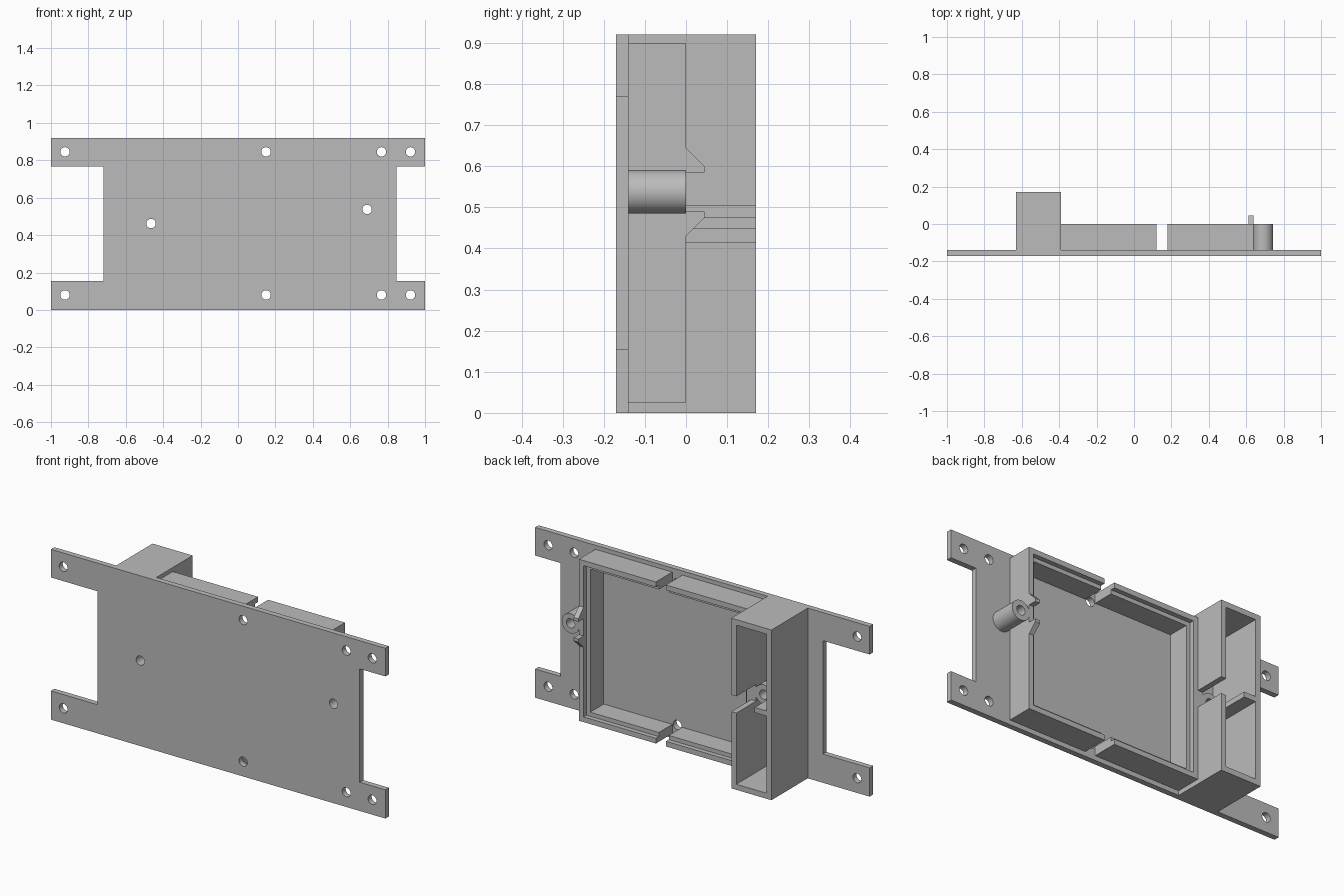
import bpy, bmesh, math
from mathutils import Matrix, Vector

cube = bpy.data.objects.get("Cube")
if cube:
    bpy.data.objects.remove(cube, do_unlink=True)

grey = bpy.data.materials.new("mid grey")
grey.use_nodes = True
colour = (0.5, 0.5, 0.5, 1)
grey.diffuse_color = colour
grey.node_tree.nodes["Principled BSDF"].inputs["Base Color"].default_value = colour

# Shared depths
FACE, FLOOR, RIM, TOP = -0.17, -0.14, 0.0, 0.17
HEIGHT = 0.92
HOLE_R, BOSS_R = 0.025, 0.053
POSTS = {"left": (0.69, 0.5375), "right": (-0.465, 0.462)}


def add_box(bm, x, y, z):
    size = Vector((x[1] - x[0], y[1] - y[0], z[1] - z[0]))
    mid = Vector((sum(x), sum(y), sum(z))) / 2
    bmesh.ops.create_cube(bm, size=1, matrix=Matrix.Translation(mid) @ Matrix.Diagonal(size).to_4x4())


def add_rod(bm, x, z, radius, y):
    turn = Matrix.Translation((x, sum(y) / 2, z)) @ Matrix.Rotation(math.pi / 2, 4, 'X')
    bmesh.ops.create_cone(bm, cap_ends=True, segments=48, radius1=radius, radius2=radius,
                          depth=y[1] - y[0], matrix=turn)


def add_prism(bm, points, step):
    face = bm.faces.new([bm.verts.new(p) for p in points])
    out = bmesh.ops.extrude_face_region(bm, geom=[face])["geom"]
    bmesh.ops.translate(bm, vec=step, verts=[g for g in out if isinstance(g, bmesh.types.BMVert)])
    bmesh.ops.recalc_face_normals(bm, faces=bm.faces)


def finish(name, bm):
    mesh = bpy.data.meshes.new(name)
    bm.to_mesh(mesh)
    bm.free()
    mesh.materials.append(grey)
    obj = bpy.data.objects.new(name, mesh)
    bpy.context.collection.objects.link(obj)
    return obj


def cut(obj, bm):
    cutter = finish("cutter", bm)
    cutter.hide_render = True
    mod = obj.modifiers.new("cut", 'BOOLEAN')
    mod.operation, mod.solver, mod.object = 'DIFFERENCE', 'EXACT', cutter
    bpy.context.view_layer.objects.active = obj
    bpy.ops.object.modifier_apply(modifier=mod.name)
    bpy.data.objects.remove(cutter, do_unlink=True)


def smooth(obj):
    bpy.ops.object.select_all(action='DESELECT')
    obj.select_set(True)
    bpy.context.view_layer.objects.active = obj
    bpy.ops.object.shade_smooth_by_angle(angle=math.radians(30))


# Mounting plate with side notches and screw holes
bm = bmesh.new()
add_box(bm, (-1, 1), (FACE, FLOOR), (0, HEIGHT))
plate = finish("mounting_plate", bm)
bm = bmesh.new()
for x in ((-1.1, -0.72), (0.847, 1.1)):
    add_box(bm, x, (-0.3, 0), (0.155, 0.768))
for x in (-0.925, 0.15, 0.767, 0.922):
    for z in (0.08, 0.845):
        add_rod(bm, x, z, HOLE_R, (-0.3, 0))
for x, z in POSTS.values():
    add_rod(bm, x, z, HOLE_R, (-0.3, 0))
cut(plate, bm)
smooth(plate)

# Tray frame: stepped inner rim, gaps above and below
X0, X1, Z0, Z1 = -0.39, 0.64, 0.025, 0.898
bm = bmesh.new()
add_box(bm, (X0, X1), (FLOOR, RIM), (Z0, Z1))
tray = finish("tray_frame", bm)
for wall, bottom in ((0.05, -0.3), (0.028, -0.025)):
    bm = bmesh.new()
    add_box(bm, (X0 + wall, X1 - wall), (bottom, 0.1), (Z0 + wall, Z1 - wall))
    cut(tray, bm)
bm = bmesh.new()
add_box(bm, (0.12, 0.18), (-0.3, 0.1), (-0.1, 1))
cut(tray, bm)

# Snap clips on the tray rim, mirrored about the left post
for name, side in (("upper_clip", 1), ("lower_clip", -1)):
    bm = bmesh.new()
    profile = ((0, 0.047), (0.045, 0.047), (0.045, 0.063), (0, 0.108))
    mid = POSTS["left"][1]
    add_prism(bm, [(X1 - 0.028, y, mid + side * h) for y, h in profile], (0.028, 0, 0))
    finish(name, bm)

# Open deep box with a cable slot in its inner wall
bm = bmesh.new()
add_box(bm, (-0.63, X0), (FLOOR, TOP), (0, HEIGHT))
deep_box = finish("deep_box", bm)
bm = bmesh.new()
add_box(bm, (-0.6, X0 - 0.03), (-0.3, 0.3), (0.03, HEIGHT - 0.03))
cut(deep_box, bm)
bm = bmesh.new()
add_box(bm, (-0.5, -0.3), (RIM, 0.3), (0.415, 0.505))
cut(deep_box, bm)

# Divider rib inside the deep box
bm = bmesh.new()
add_box(bm, (-0.605, -0.53), (FLOOR, TOP), (0.447, 0.475))
finish("divider_rib", bm)

# Hollow screw posts
for side, (x, z) in POSTS.items():
    bm = bmesh.new()
    add_rod(bm, x, z, BOSS_R, (FLOOR, RIM))
    post = finish(side + "_screw_post", bm)
    bm = bmesh.new()
    add_rod(bm, x, z, HOLE_R, (-0.3, 0.2))
    cut(post, bm)
    smooth(post)
